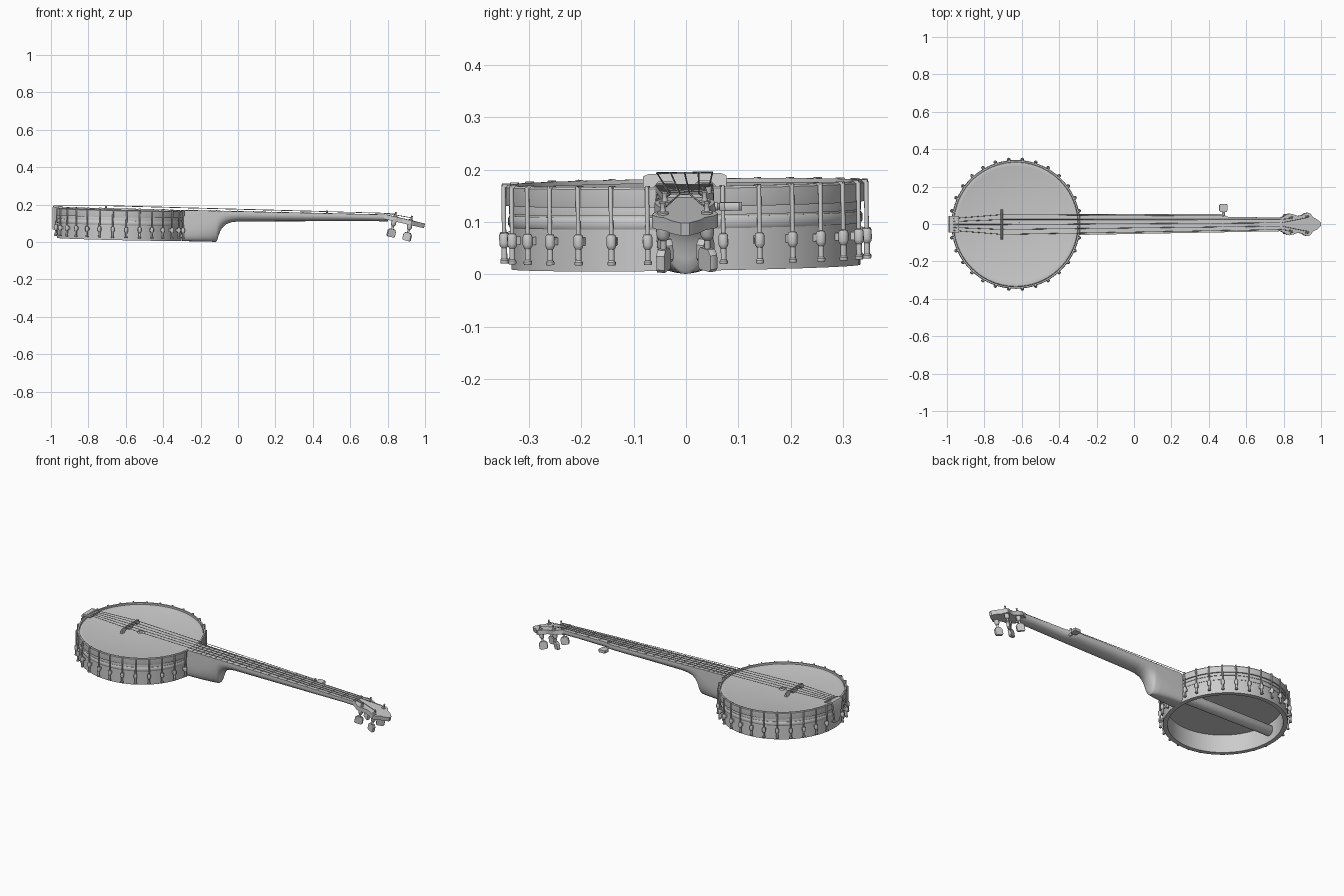
import bpy, bmesh, math
from mathutils import Matrix, Vector

if "Cube" in bpy.data.objects:
    bpy.data.objects.remove(bpy.data.objects["Cube"])

# Whole instrument lies slightly tilted: everything is built level, then placed with TILT
T, R = Matrix.Translation, Matrix.Rotation
PX = -0.635
TILT = T((PX, 0, 0)) @ R(0.022, 4, 'Y') @ R(0.0135, 4, 'X') @ T((-PX, 0, 0))
POT = T((PX, 0, 0))


def place(name, data, m=Matrix()):
    ob = bpy.data.objects.new(name, data)
    bpy.context.collection.objects.link(ob)
    ob.matrix_world = TILT @ m
    return ob


def mesh(name, bm):
    bmesh.ops.recalc_face_normals(bm, faces=bm.faces)
    me = bpy.data.meshes.new(name)
    bm.to_mesh(me)
    bm.free()
    return me


def loft(bm, rings, caps=True, loop=False):
    vs = [[bm.verts.new(p) for p in r] for r in rings]
    n = len(vs[0])
    pairs = list(zip(vs, vs[1:])) + ([(vs[-1], vs[0])] if loop else [])
    for a, b in pairs:
        for i in range(n):
            bm.faces.new((a[i], a[(i + 1) % n], b[(i + 1) % n], b[i]))
    if caps and not loop:
        bm.faces.new(vs[0])
        bm.faces.new(vs[-1])


def lathe(bm, prof, n, loop=False):
    ring = [(math.cos(2 * math.pi * i / n), math.sin(2 * math.pi * i / n)) for i in range(n)]
    loft(bm, [[(r * c, r * s, z) for c, s in ring] for r, z in prof], loop=loop)


def prism(bm, outline, z0, z1):
    loft(bm, [[(x, y, z) for x, y in outline] for z in (z0, z1)])


def box(bm, x0, x1, y0, y1, z0, z1):
    prism(bm, [(x0, y0), (x1, y0), (x1, y1), (x0, y1)], z0, z1)


def build(name, fn, *args, m=Matrix(), **kw):
    bm = bmesh.new()
    fn(bm, *args, **kw)
    return place(name, mesh(name, bm), m)


# Pot: wooden rim, rings, stretched head and tension hoop
build("rim", lathe, [(.308, .014), (.333, .014), (.333, .125), (.308, .125)], 96, m=POT, loop=True)
build("flesh_ring", lathe, [(.328, .094), (.335, .094), (.338, .099), (.338, .112), (.335, .117), (.328, .117)],
      96, m=POT, loop=True)
build("head", lathe, [(.31, .12), (.336, .12), (.336, .158), (.331, .166), (.322, .168), (.31, .165), (.02, .165),
                      (.02, .160), (.306, .160)], 96, m=POT)
build("tension_hoop", lathe, [(.333, .136), (.343, .136), (.344, .14), (.344, .171), (.341, .175), (.333, .175)],
      96, m=POT, loop=True)

# Tension hooks with shoes and nuts
bm = bmesh.new()
lathe(bm, [(.007, .026), (.008, .028), (.008, .032), (.0055, .035), (.0055, .056), (.0085, .06), (.0095, .064),
           (.0095, .079), (.0075, .084), (.0042, .085), (.0042, .172), (.003, .176)], 12)
box(bm, -.02, 0, -.006, .006, .064, .079)
box(bm, -.014, .002, -.0035, .0035, .171, .177)
hook = mesh("tension_hook", bm)
for i in range(1, 30):
    if i != 15:
        place("tension_hook", hook, POT @ R(i * math.pi / 15, 4, 'Z') @ T((.348, 0, 0)))

# Dowel stick through the pot
build("dowel_stick", lathe, [(.032, 0), (.03, .645), (.027, .65)], 24,
      m=T((-.3, 0, .078)) @ R(-math.pi / 2, 4, 'Y'))

# Tailpiece: folded plate over the hoop
side = [(-.94, .176), (-.94, .182), (-.975, .188), (-.99, .186), (-.996, .175), (-.992, .06), (-.97, .06),
        (-.97, .066), (-.984, .07), (-.986, .176)]
bm = bmesh.new()
loft(bm, [[(x, y * (1 if z > .1 else .5), z) for x, z in side] for y in (-.044, .044)])
place("tailpiece", mesh("tailpiece", bm))

# Bridge: three feet with two arches, extruded and thinned to the top
arch = [(-.08, .165), (-.06, .165), (-.05, .176), (-.025, .176), (-.014, .165), (.014, .165), (.025, .176),
        (.05, .176), (.06, .165), (.08, .165), (.08, .186), (.068, .191), (-.068, .191), (-.08, .186)]
bm = bmesh.new()
loft(bm, [[(-.71 + s * (.007 if z < .18 else .003), y, z) for y, z in arch] for s in (-1, 1)])
place("bridge", mesh("bridge", bm))


# Neck widths (towards +y the fifth-string side keeps wide until its peg)
def lerp(table, x):
    for (a, p), (b, q) in zip(table, table[1:]):
        if x <= b:
            return p + (q - p) * max(0, (x - a) / (b - a))
    return table[-1][1]


UP = [(-.3, .054), (.42, .056), (.46, .055), (.5, .041), (.79, .036)]
LOW = [(-.3, .056), (.79, .036)]

# Neck and heel: lofted rounded sections (x, depth, squareness)
rings = []
for x, d, e in [(-.3, .154, 5), (-.22, .154, 4), (-.15, .154, 2.8), (-.118, .154, 2.2), (-.112, .148, 2.1),
                (-.106, .125, 2.1), (-.098, .1, 2.1), (-.086, .078, 2.1), (-.068, .06, 2.1), (-.04, .048, 2.1),
                (0, .042, 2.1), (.2, .037, 2.1), (.42, .032, 2.1), (.46, .031, 2.1), (.5, .03, 2.1),
                (.7, .024, 2.1), (.77, .025, 2.1), (.8, .026, 2.1)]:
    ring = []
    for i in range(25):
        c, s = math.cos(math.pi * i / 24), max(0, math.sin(math.pi * i / 24))
        w = lerp(UP if c > 0 else LOW, x)
        ring.append((x, math.copysign(abs(c) ** (2 / e), c) * w, .166 - d * s ** (2 / e)))
    rings.append(ring)
bm = bmesh.new()
loft(bm, rings)
place("neck", mesh("neck", bm))
outline = [(max(x, -.292), w) for x, w in UP] + [(.79, -.036), (-.292, -.056)]
build("fingerboard", prism, outline, .166, .178)

# Frets and nut
for n in range(1, 22):
    x = .78 - 1.49 * (1 - 2 ** (-n / 12))
    build("fret", box, x - .002, x + .002, -lerp(LOW, x), lerp(UP, x), .177, .1805)
build("nut", box, .778, .79, -.037, .037, .17, .184)

# Headstock, leaning back from the nut
HEAD = T((.79, 0, .178)) @ R(math.radians(12), 4, 'Y')
half = [(-.01, .036), (.01, .044), (.025, .055), (.04, .058), (.06, .054), (.085, .045), (.108, .049), (.125, .06),
        (.14, .063), (.155, .056), (.168, .038), (.19, .028), (.212, .008)]
build("headstock", prism, half + [(x, -y) for x, y in reversed(half)], -.025, 0, m=HEAD)

# Tuning pegs: post, housing, shaft and flat button
bm = bmesh.new()
lathe(bm, [(.004, .024), (.0055, .022), (.004, .014), (.006, .005), (.011, .004), (.011, -.024), (.013, -.025),
           (.013, -.042), (.009, -.05), (.006, -.052), (.006, -.075)], 16)
bm2 = [(-.014, -.068), (.014, -.068), (.023, -.078), (.023, -.105), (.018, -.111), (-.018, -.111),
       (-.023, -.105), (-.023, -.078)]
loft(bm, [[(x * k, y, z) for x, z in bm2] for y, k in ((-.008, .92), (-.005, 1), (.005, 1), (.008, .92))])
peg = mesh("tuning_peg", bm)
POSTS = [(.048, -.038), (.135, -.042), (.135, .042), (.048, .038)]
for (x, y), a in zip(POSTS, (.35, -.3, .6, -.5)):
    place("tuning_peg", peg, HEAD @ T((x, y, 0)) @ R(a, 4, 'Z'))

# Fifth-string peg on the neck side
bm = bmesh.new()
lathe(bm, [(.008, .04), (.008, .062), (.005, .066), (.005, .095)], 16)
loft(bm, [[(x * k, y, -z - .002) for x, z in bm2] for y, k in ((-.008, .92), (-.005, 1), (.005, 1), (.008, .92))])
for v in bm.verts:
    if v.co.z > .068:
        v.co.z = min(v.co.z, .115)
place("fifth_peg", mesh("fifth_peg", bm), T((.475, 0, .153)) @ R(-math.pi / 2, 4, 'X'))
build("fifth_post", lathe, [(.005, 0), (.005, .02), (.006, .022), (.006, .026)], 12, m=T((.472, .046, .165)))


# Strings
def string(pts):
    cu = bpy.data.curves.new("string", 'CURVE')
    cu.dimensions = '3D'
    cu.bevel_depth, cu.bevel_resolution = .0016, 1
    sp = cu.splines.new('POLY')
    sp.points.add(len(pts) - 1)
    for p, co in zip(sp.points, pts):
        p.co = (*co, 1)
    place("string", cu)


for i in range(4):
    x, y = POSTS[(0, 1, 2, 3)[i]]
    yb, yn = -.053 + i * .0265, -.027 + i * .018
    post = HEAD @ Vector((x, y * .88, .014))
    string([(-.97, yb * .6, .187), (-.71, yb, .1925), (.784, yn, .185), post])
string([(-.97, .032, .187), (-.71, .053, .1925), (.472, .046, .187)])

# Smooth shading with sharp edges kept
bpy.ops.object.select_all(action='DESELECT')
for ob in bpy.context.scene.objects:
    if ob.type == 'MESH':
        ob.select_set(True)
        bpy.context.view_layer.objects.active = ob
bpy.ops.object.shade_smooth_by_angle(angle=math.radians(35))
